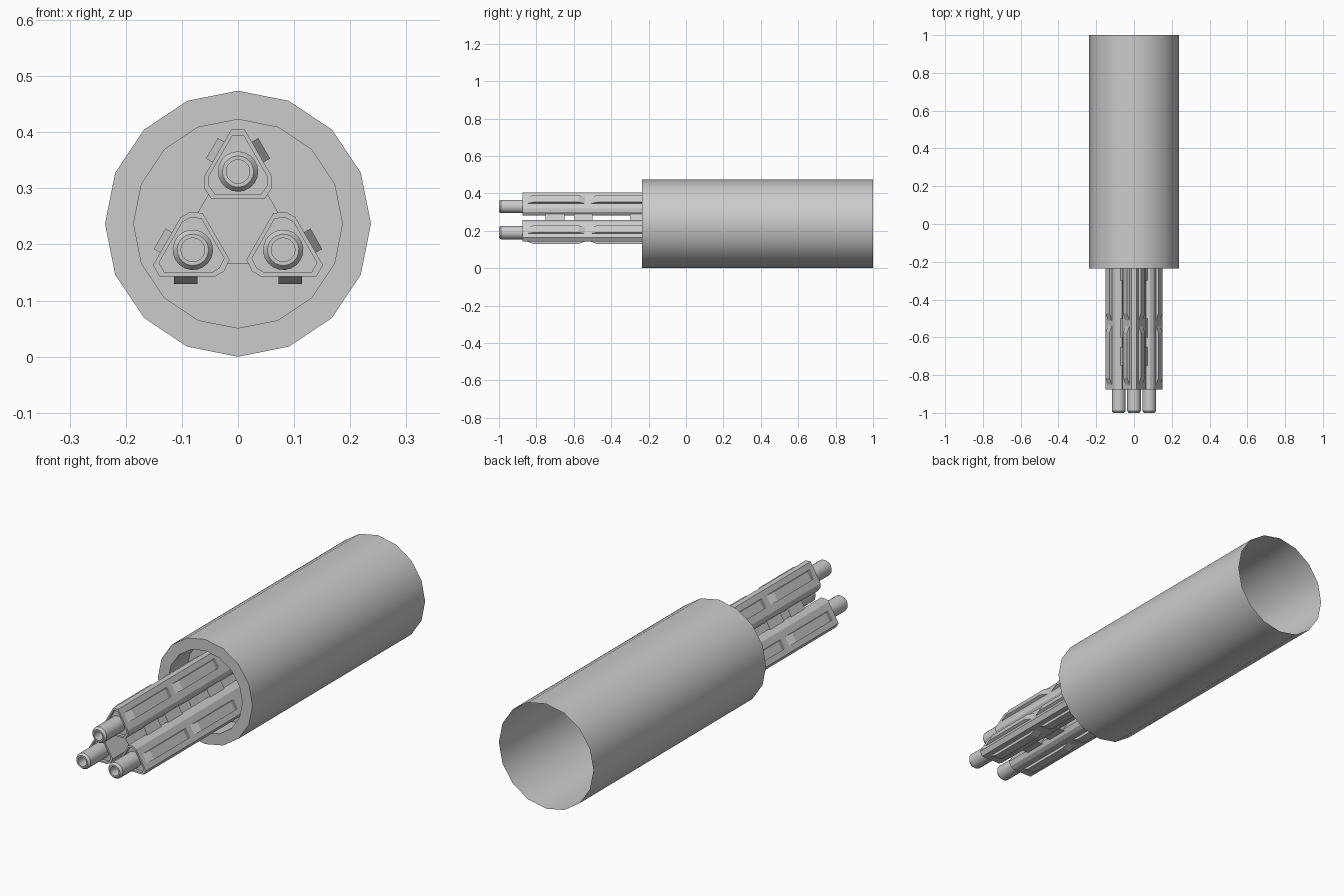
import bpy, bmesh, math

if "Cube" in bpy.data.objects:
    bpy.data.objects.remove(bpy.data.objects["Cube"])

AXIS_Z = 0.237      # height of the central axis
BARREL_R = 0.093    # distance of each barrel from the axis


def finish(name, bm, smooth=False, turn=0.0):
    bmesh.ops.remove_doubles(bm, verts=bm.verts, dist=1e-5)
    bmesh.ops.recalc_face_normals(bm, faces=bm.faces)
    me = bpy.data.meshes.new(name)
    bm.to_mesh(me)
    bm.free()
    ob = bpy.data.objects.new(name, me)
    bpy.context.collection.objects.link(ob)
    ob.location = (0, 0, AXIS_Z)
    ob.rotation_euler = (0, turn, 0)
    if smooth:
        bpy.ops.object.select_all(action='DESELECT')
        ob.select_set(True)
        bpy.context.view_layer.objects.active = ob
        bpy.ops.object.shade_smooth_by_angle(angle=math.radians(35))
    return ob


def loft(bm, rings, cap_start=True, cap_end=True):
    """Skin a list of equal-length point loops."""
    vs = [[bm.verts.new(p) for p in ring] for ring in rings]
    n = len(vs[0])
    for a, b in zip(vs, vs[1:]):
        for i in range(n):
            bm.faces.new((a[i], a[(i + 1) % n], b[(i + 1) % n], b[i]))
    if cap_start:
        bm.faces.new(vs[0])
    if cap_end:
        bm.faces.new(vs[-1])


def circle(r, y, n, cz=0.0):
    return [(r * math.sin(2 * math.pi * i / n), y,
             cz + r * math.cos(2 * math.pi * i / n)) for i in range(n)]


# outer sleeve: thick front rim, recessed floor, open thin-walled back
bm = bmesh.new()
loft(bm, [circle(r, y, 16) for r, y in
          [(0.237, 1.0), (0.237, -0.235), (0.186, -0.235), (0.186, -0.1)]],
     cap_start=False)
finish("outer_sleeve", bm, smooth=True)

# rounded-triangle housing section, right half mirrored
half = [(0.012, 0.075), (0.061, -0.010), (0.061, -0.029), (0.048, -0.048)]
section = half + [(-u, v) for u, v in reversed(half)]


def section_ring(y, s=1.0):
    return [(u * s, y, v * s + BARREL_R) for u, v in section]


def raised_panel(bm, side, y0, y1):
    """Ramped panel on one outward face of a housing."""
    def pt(n, t, y):
        c, s = math.cos(math.pi / 6), math.sin(math.pi / 6)
        return (side * (n * c - t * s), y, n * s + t * c + BARREL_R)
    t0, t1, low, high, ramp = -0.0085, 0.0335, 0.046, 0.061, 0.04
    loft(bm, [[pt(low, t0, y0), pt(low, t1, y0), pt(low, t1, y1), pt(low, t0, y1)],
              [pt(high, t0, y0 + ramp), pt(high, t1, y0 + ramp),
               pt(high, t1, y1 - ramp), pt(high, t0, y1 - ramp)]])


for k in range(3):
    turn = k * 2 * math.pi / 3
    # barrel housing with inset front
    bm = bmesh.new()
    loft(bm, [section_ring(-0.1), section_ring(-0.875),
              section_ring(-0.875, 0.85), section_ring(-0.86, 0.85)])
    finish(f"barrel_housing_{k}", bm, turn=turn)

    # raised side panels
    bm = bmesh.new()
    for side in (-1, 1):
        raised_panel(bm, side, -0.855, -0.535)
        raised_panel(bm, side, -0.515, -0.195)
    finish(f"side_panels_{k}", bm, turn=turn)

    # muzzle tube with bevelled rim and bore
    bm = bmesh.new()
    loft(bm, [circle(r, y, 20, BARREL_R) for r, y in
              [(0.036, -0.85), (0.036, -0.99), (0.028, -1.0),
               (0.021, -1.0), (0.021, -0.94)]])
    finish(f"muzzle_{k}", bm, smooth=True, turn=turn)

# triangular spacers clamping the barrels together
tri = []
for k in range(3):
    a = math.pi / 2 - k * 2 * math.pi / 3
    for w in (-0.025, 0.025):
        d = 0.144 - 0.025 * math.sqrt(3)
        tri.append((d * math.cos(a) + w * math.sin(a), d * math.sin(a) - w * math.cos(a)))
for i, (y0, y1) in enumerate([(-0.75, -0.65), (-0.6, -0.5), (-0.3, -0.2)]):
    bm = bmesh.new()
    loft(bm, [[(u, y, v) for u, v in tri] for y in (y0, y1)])
    finish(f"spacer_{i}", bm)
